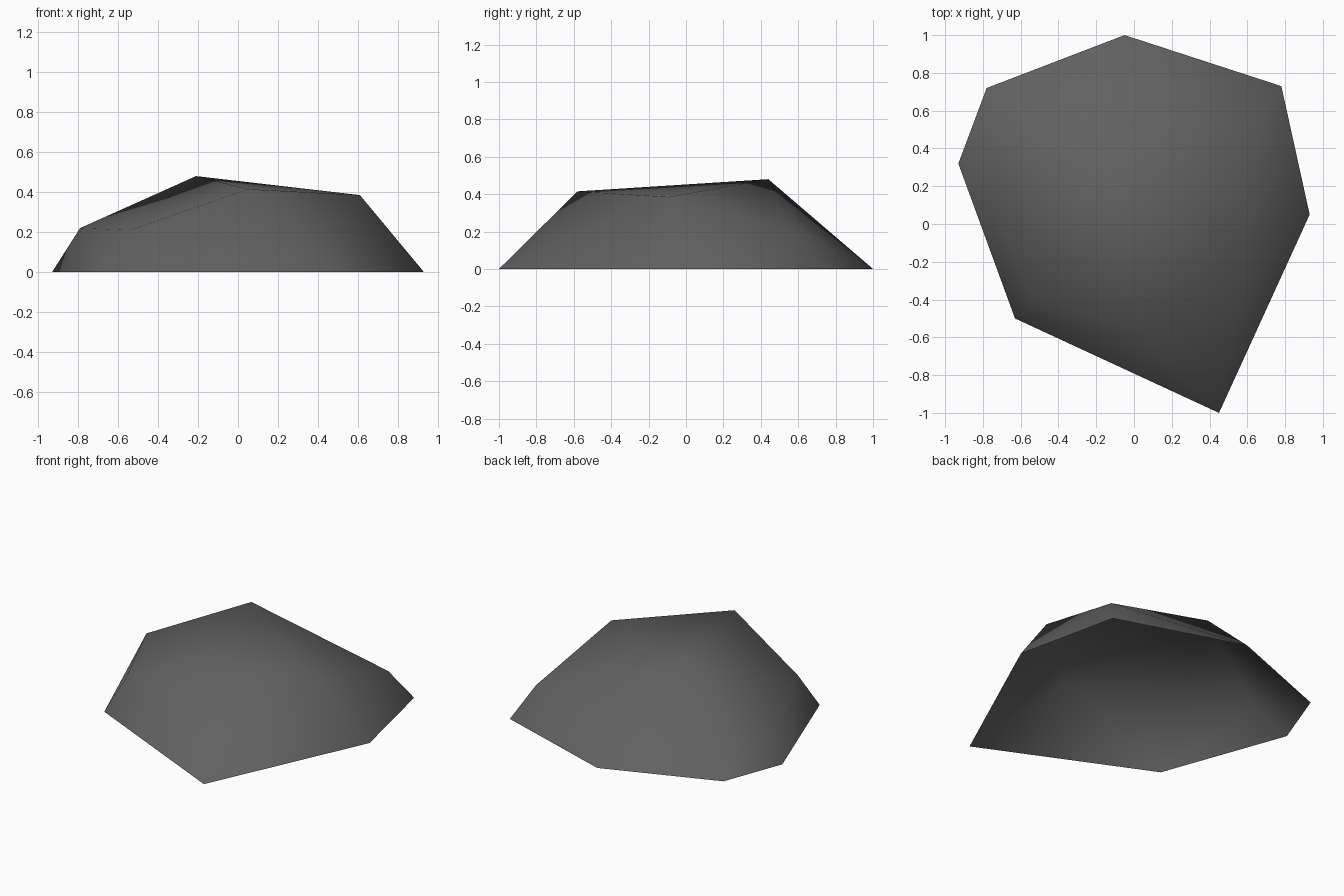
import bpy
import bmesh

cube = bpy.data.objects.get("Cube")
if cube:
    bpy.data.objects.remove(cube, do_unlink=True)

# Stone colour
stone = bpy.data.materials.new("dark_grey_stone")
stone.use_nodes = True
grey = (0.12, 0.12, 0.12, 1.0)
stone.diffuse_color = grey
shader = next(n for n in stone.node_tree.nodes if n.type == "BSDF_PRINCIPLED")
shader.inputs["Base Color"].default_value = grey
shader.inputs["Roughness"].default_value = 0.9

# Named corners: the ground outline, then the crown
corners = {
    "back": (-0.05, 1.0, 0), "back_left": (0.78, 0.73, 0), "left": (0.93, 0.05, 0),
    "front": (0.45, -1.0, 0), "front_right": (-0.63, -0.5, 0),
    "right": (-0.93, 0.32, 0), "back_right": (-0.78, 0.72, 0),
    "peak": (-0.21, 0.44, 0.48), "step": (0.68, 0.60, 0.20),
    "shoulder": (0.61, -0.09, 0.385), "brow": (0.05, -0.58, 0.415),
    "ledge": (-0.54, -0.40, 0.21), "hip": (-0.79, 0.17, 0.22),
}

# Facets of the crown and of the sloping sides; the underside is open
facets = [
    "peak shoulder step", "peak brow shoulder", "peak ledge brow", "peak hip ledge",
    "peak step back", "step back_left back", "step left back_left",
    "step shoulder left", "shoulder front left", "shoulder brow front",
    "brow front_right front", "brow ledge front_right",
    "ledge hip front_right", "hip right front_right",
    "hip back_right right", "peak back_right hip", "peak back back_right",
]

bm = bmesh.new()
verts = {name: bm.verts.new(co) for name, co in corners.items()}
for facet in facets:
    face = bm.faces.new([verts[name] for name in facet.split()])
    face.smooth = True
    face.normal_update()
    if face.normal.z < 0:
        face.normal_flip()

mesh = bpy.data.meshes.new("rock")
bm.to_mesh(mesh)
bm.free()
mesh.materials.append(stone)
rock = bpy.data.objects.new("rock", mesh)
bpy.context.collection.objects.link(rock)
